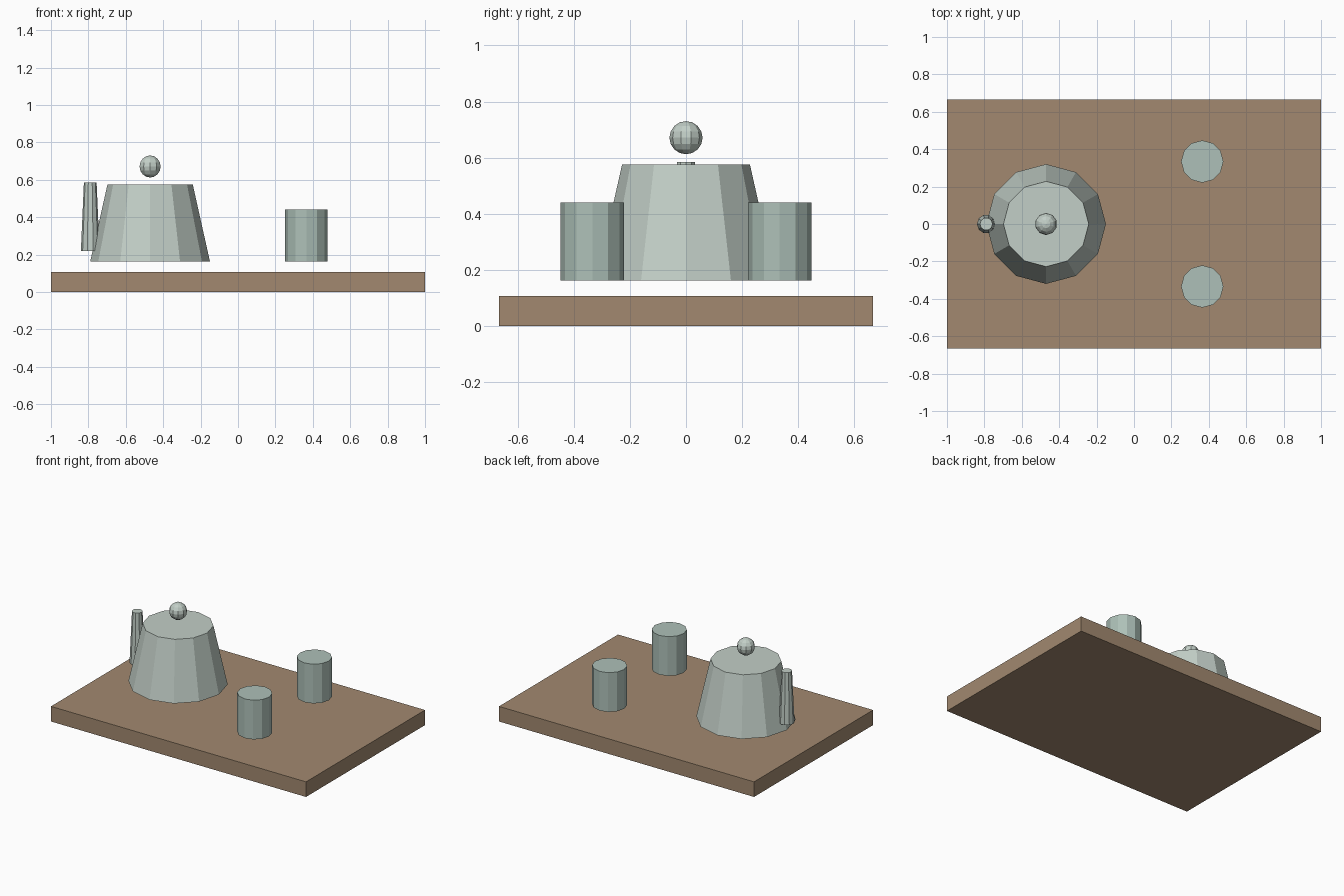
import bpy
from math import pi

if "Cube" in bpy.data.objects:
    bpy.data.objects.remove(bpy.data.objects["Cube"])


def material(name, rgb):
    m = bpy.data.materials.new(name)
    m.diffuse_color = (*rgb, 1)
    m.use_nodes = True
    m.node_tree.nodes["Principled BSDF"].inputs["Base Color"].default_value = m.diffuse_color
    return m


wood = material("wood", (0.36, 0.25, 0.16))
glaze = material("pot_glaze", (0.54, 0.62, 0.57))
cup_glaze = material("cup_glaze", (0.42, 0.53, 0.48))


def finish(name, mat):
    ob = bpy.context.object
    ob.name = name
    ob.data.materials.append(mat)
    return ob


def tapered(name, x, y, z0, z1, r0, r1, sides, mat):
    # upright faceted cone section with a corner pointing along +x
    bpy.ops.mesh.primitive_cone_add(vertices=sides, radius1=r0, radius2=r1,
                                    depth=z1 - z0, location=(x, y, (z0 + z1) / 2),
                                    rotation=(0, 0, pi / 2))
    return finish(name, mat)


# Tray
bpy.ops.mesh.primitive_cube_add(size=1, location=(0, 0, 0.0535))
bpy.context.object.scale = (2, 1.333, 0.107)
finish("tray", wood)

# Pot with knob and spout
POT_X = -0.47
tapered("pot_body", POT_X, 0, 0.163, 0.575, 0.32, 0.228, 12, glaze)
tapered("pot_spout", -0.79, 0, 0.22, 0.585, 0.05, 0.034, 10, glaze)
bpy.ops.mesh.primitive_uv_sphere_add(segments=10, ring_count=8, radius=0.059,
                                     location=(POT_X, 0, 0.671))
finish("lid_knob", glaze)

# Two cups
for side, y in (("front", -0.334), ("back", 0.334)):
    tapered(side + "_cup", 0.365, y, 0.163, 0.441, 0.113, 0.113, 12, cup_glaze)
